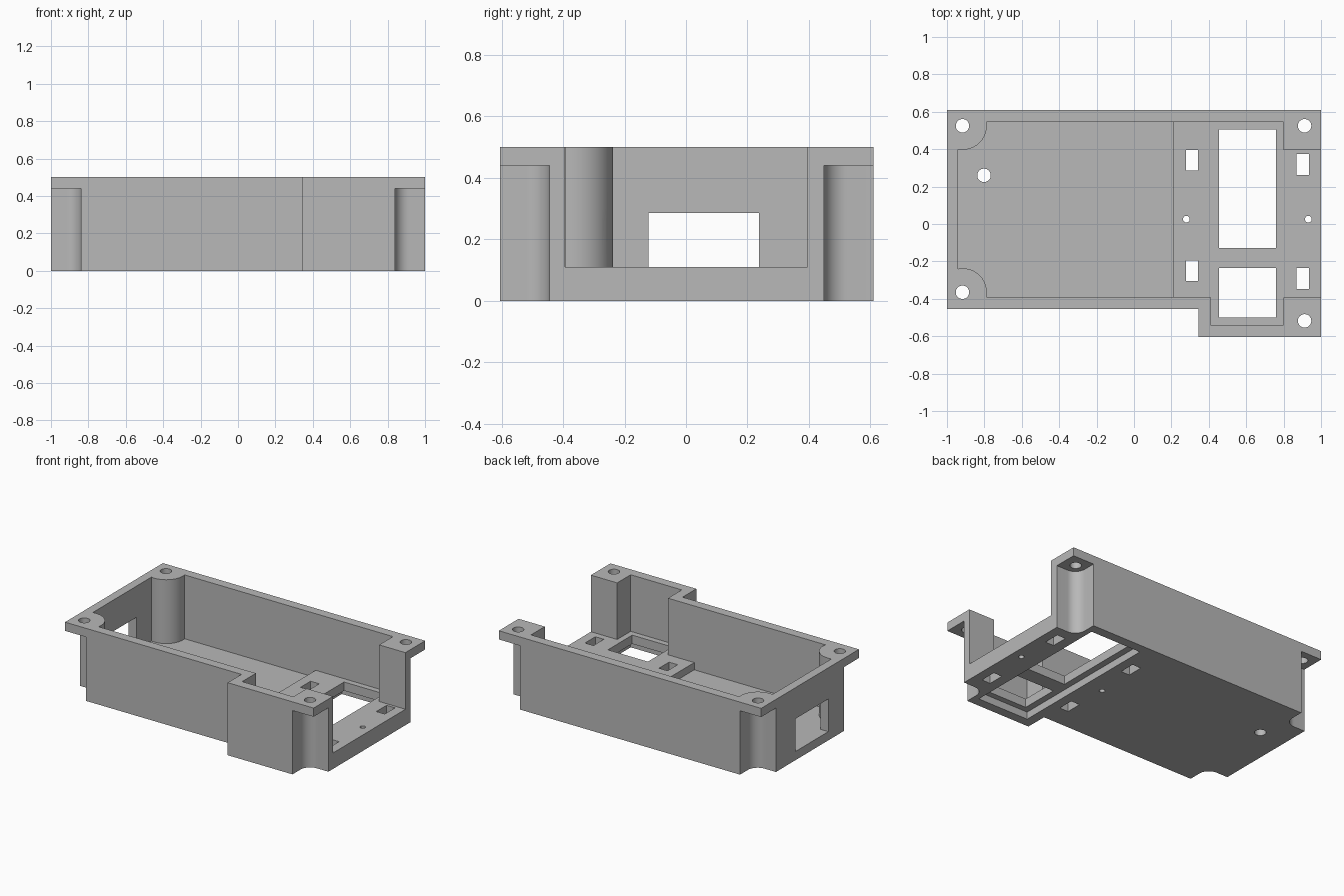
import bpy, bmesh, math

if "Cube" in bpy.data.objects:
    bpy.data.objects.remove(bpy.data.objects["Cube"])

grey = bpy.data.materials.new("light grey plastic")
grey.diffuse_color = (0.48, 0.48, 0.48, 1)
grey.use_nodes = True
grey.node_tree.nodes["Principled BSDF"].inputs["Base Color"].default_value = grey.diffuse_color


def prism(name, pts, z0, z1):
    """Extrude a plan outline from z0 to z1."""
    bm = bmesh.new()
    face = bm.faces.new([bm.verts.new((x, y, z0)) for x, y in pts])
    ext = bmesh.ops.extrude_face_region(bm, geom=[face])
    for v in ext["geom"]:
        if isinstance(v, bmesh.types.BMVert):
            v.co.z = z1
    bmesh.ops.recalc_face_normals(bm, faces=bm.faces)
    me = bpy.data.meshes.new(name)
    bm.to_mesh(me)
    bm.free()
    ob = bpy.data.objects.new(name, me)
    bpy.context.collection.objects.link(ob)
    return ob


def arc(cx, cy, r, a0, a1, n=12):
    return [(cx + r * math.cos(math.radians(a0 + (a1 - a0) * i / n)),
             cy + r * math.sin(math.radians(a0 + (a1 - a0) * i / n))) for i in range(n + 1)]


def rect(x0, x1, y0, y1):
    return [(x0, y0), (x1, y0), (x1, y1), (x0, y1)]


# Outer block with the wider right end
case = prism("enclosure", [(-1, -0.455), (0.345, -0.455), (0.345, -0.605), (1, -0.605),
                           (1, 0.61), (-1, 0.61)], 0, 0.5)
case.data.materials.append(grey)
bpy.context.view_layer.objects.active = case


def cut(pts, z0, z1):
    cutter = prism("cutter", pts, z0, z1)
    cutter.hide_render = True
    mod = case.modifiers.new("cut", 'BOOLEAN')
    mod.operation, mod.solver, mod.object = 'DIFFERENCE', 'EXACT', cutter
    bpy.ops.object.modifier_apply(modifier=mod.name)
    bpy.data.objects.remove(cutter)


# Cavity outline on the left side, curving around the two screw posts
R = 0.128
a = math.degrees(math.asin(0.02 / R))
b = math.degrees(math.asin(0.025 / R))
left = (arc(-0.915, 0.525, R, a, -90 - b)
        + arc(-0.915, -0.365, R, 90 + b, -b))

# Upper cavity, open at the right end between square posts
cut([(1.1, -0.393), (1.1, 0.395), (0.8, 0.395), (0.8, 0.545)] + left
    + [(0.41, -0.39), (0.41, -0.54), (0.8, -0.54), (0.8, -0.393)], 0.11, 0.6)
# Lower floor on the left
cut([(0.21, -0.39), (0.21, 0.545)] + left, 0.06, 0.3)

# Rounded notches under the flange at each screw corner
for cx, cy, sx, sy in [(-1, 0.61, -1, 1), (1, 0.61, 1, 1), (-1, -0.455, -1, -1), (1, -0.605, 1, -1)]:
    r, d = 0.075, 0.161
    bend = [(cx + sx * (r - d - r * math.sin(t)), cy + sy * (r - d - r * math.cos(t)))
            for t in [math.pi / 2 * i / 12 for i in range(13)]]
    cut([(cx + sx * 0.1, cy + sy * 0.1), (cx + sx * 0.1, cy - sy * d)] + bend
        + [(cx - sx * d, cy + sy * 0.1)], -0.1, 0.44)

# Cable window in the left end wall
cut(rect(-1.1, -0.9, -0.122, 0.238), 0.06, 0.285)

# Shallow recess under the floor
cut(rect(0.41, 0.8, -0.54, 0.545), -0.1, 0.05)

# Floor openings and slots
for x0, x1, y0, y1 in [(0.455, 0.76, -0.128, 0.505), (0.455, 0.76, -0.5, -0.235),
                       (0.277, 0.343, 0.285, 0.395), (0.277, 0.343, -0.305, -0.195),
                       (0.87, 0.935, 0.263, 0.375), (0.87, 0.935, -0.348, -0.235)]:
    cut(rect(x0, x1, y0, y1), -0.1, 0.2)

# Round holes: flange screws, floor hole, locating pins
for x, y, r in [(-0.917, 0.525, 0.036), (0.912, 0.525, 0.036), (-0.917, -0.365, 0.036),
                (0.912, -0.518, 0.036), (-0.802, 0.26, 0.036), (0.28, 0.026, 0.018), (0.932, 0.026, 0.018)]:
    cut(arc(x, y, r, 0, 360, 32)[:-1], -0.1, 0.6)

bpy.ops.object.select_all(action='DESELECT')
case.select_set(True)
bpy.ops.object.shade_smooth_by_angle(angle=math.radians(30))
